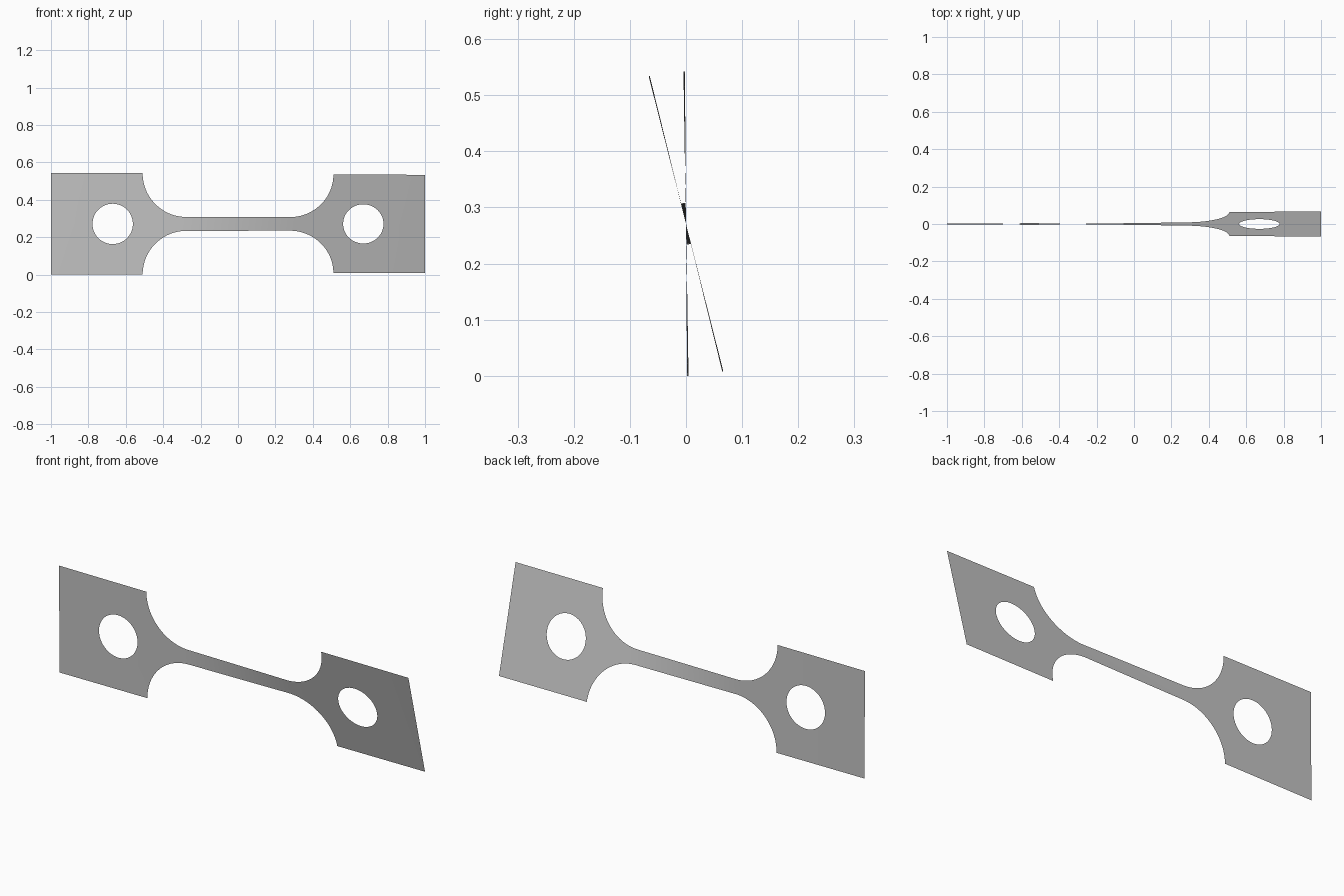
import bpy
import bmesh
from math import sin, cos, pi, radians, sqrt

cube = bpy.data.objects.get("Cube")
if cube:
    bpy.data.objects.remove(cube, do_unlink=True)

MID_Z = 0.271          # height of the long axis
HALF_H = 0.271         # half height of the end plates
BAR = 0.037            # half height of the thin bar
FILLET = HALF_H - BAR  # radius of the concave shoulders
SHOULDER = 0.51        # where the plates end
ARC_X = SHOULDER - FILLET
HOLE_X, HOLE_R = 0.67, 0.108
STEPS = 24


def outer(x):
    """Half height of the outline."""
    x = abs(x)
    if x >= SHOULDER - 1e-6:
        return HALF_H
    if x <= ARC_X:
        return BAR
    return HALF_H - sqrt(max(0, FILLET ** 2 - (x - ARC_X) ** 2))


def inner(x):
    """Half height of the round hole, zero outside it."""
    d = HOLE_R ** 2 - (abs(x) - HOLE_X) ** 2
    return sqrt(d) if d > 1e-7 else 0


def twist(x):
    """Twist angle: nearly all of it happens along the bar."""
    keys = [(-1, 0.4), (-0.3, 1.2), (0.3, 13.6), (1, 14.2)]
    for (x0, a0), (x1, a1) in zip(keys, keys[1:]):
        if x <= x1:
            return radians(a0 + (a1 - a0) * (x - x0) / (x1 - x0))
    return radians(keys[-1][1])


# Stations along the length, dense around the arcs
half = [0.9, 1.0]
half += [ARC_X * i / 10 for i in range(1, 10)]
half += [ARC_X + FILLET * sin(pi / 2 * i / STEPS) for i in range(STEPS + 1)]
half += [HOLE_X - HOLE_R * cos(pi * i / STEPS) for i in range(STEPS + 1)]
stations = sorted([0.0] + half + [-x for x in half])

# Twisted sheet
bm = bmesh.new()


def point(x, s):
    a = twist(x)
    return bm.verts.new((x, -s * sin(a), MID_Z + s * cos(a)))


for side in (1, -1):
    columns = [(point(x, side * inner(x)), point(x, side * outer(x)))
               for x in stations]
    for (a, b), (c, d) in zip(columns, columns[1:]):
        bm.faces.new((a, c, d, b) if side > 0 else (b, d, c, a))
bmesh.ops.remove_doubles(bm, verts=bm.verts, dist=1e-5)

mesh = bpy.data.meshes.new("twisted_test_strip")
bm.to_mesh(mesh)
bm.free()
strip = bpy.data.objects.new("twisted_test_strip", mesh)
bpy.context.collection.objects.link(strip)

# Plain grey metal
grey = bpy.data.materials.new("grey_metal")
grey.use_nodes = True
colour = (0.55, 0.55, 0.55, 1)
grey.diffuse_color = colour
grey.node_tree.nodes["Principled BSDF"].inputs["Base Color"].default_value = colour
mesh.materials.append(grey)

bpy.context.view_layer.objects.active = strip
strip.select_set(True)
bpy.ops.object.shade_smooth_by_angle()
